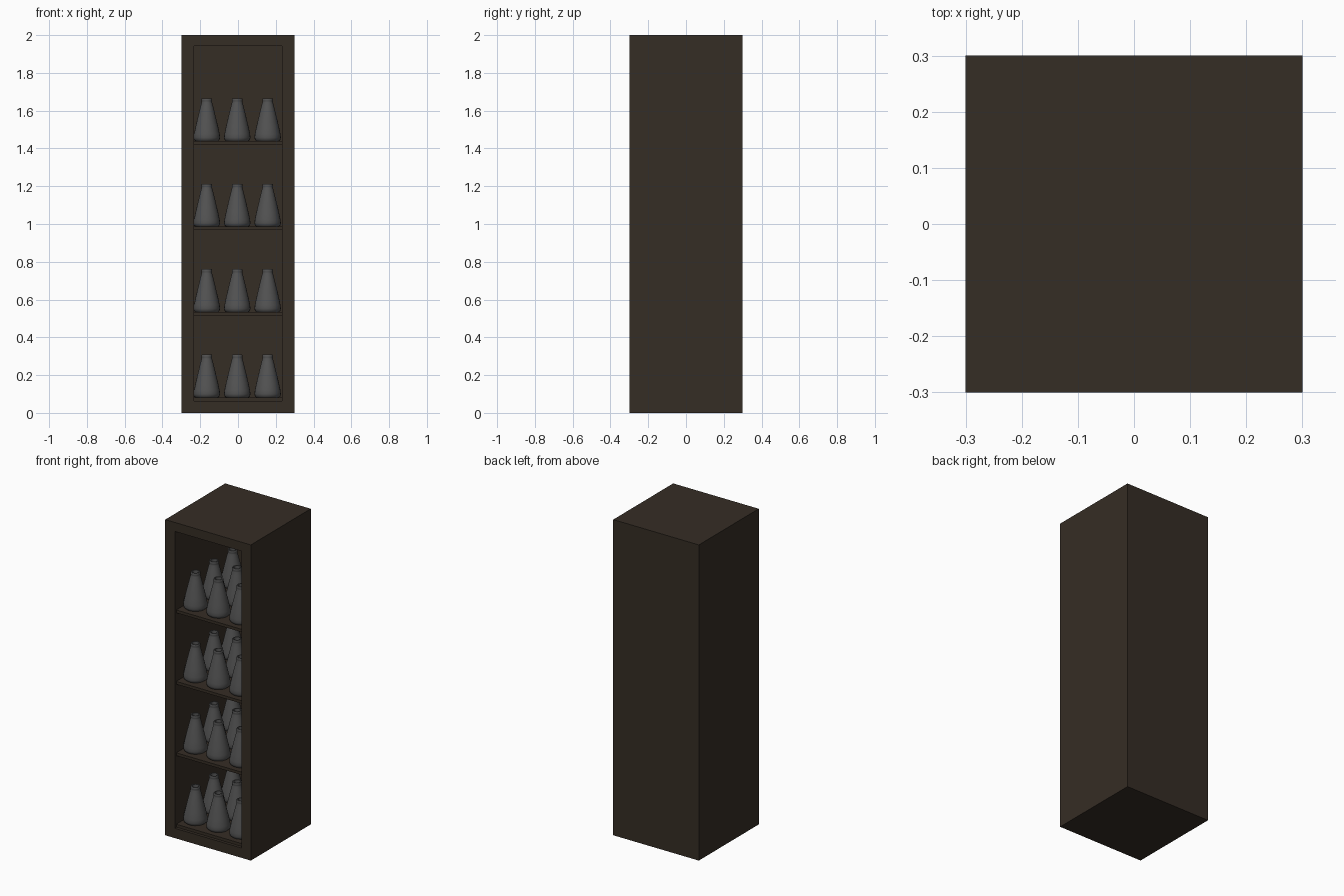
import bpy, bmesh, math

if "Cube" in bpy.data.objects:
    bpy.data.objects.remove(bpy.data.objects["Cube"])


def material(name, rgb):
    m = bpy.data.materials.new(name)
    m.diffuse_color = (*rgb, 1)
    m.use_nodes = True
    m.node_tree.nodes["Principled BSDF"].inputs["Base Color"].default_value = m.diffuse_color
    return m


WOOD = material("dark_wood", (0.036, 0.026, 0.018))
GREY = material("dark_grey", (0.085, 0.085, 0.085))


def add_object(name, bm, mat):
    bmesh.ops.recalc_face_normals(bm, faces=bm.faces)
    mesh = bpy.data.meshes.new(name)
    bm.to_mesh(mesh)
    bm.free()
    mesh.materials.append(mat)
    ob = bpy.data.objects.new(name, mesh)
    bpy.context.collection.objects.link(ob)
    return ob


def box_bm(lo, hi):
    bm = bmesh.new()
    bmesh.ops.create_cube(bm, size=1)
    for v in bm.verts:
        v.co = [(a + b) / 2 + c * (b - a) for a, b, c in zip(lo, hi, v.co)]
    return bm


# Cabinet: one solid block with the front face inset and pushed back
bm = box_bm((-0.3, -0.3, 0), (0.3, 0.3, 2))
bm.normal_update()
front = min(bm.faces, key=lambda f: f.calc_center_median().y)
bmesh.ops.inset_region(bm, faces=[front], thickness=0.06)
for v in front.verts:
    v.co.x = math.copysign(0.233, v.co.x)
    v.co.z = 0.062 if v.co.z < 1 else 1.943
back = bmesh.ops.extrude_discrete_faces(bm, faces=[front])["faces"][0]
for v in back.verts:
    v.co.y = 0.255
add_object("cabinet", bm, WOOD)

# Flask profile (radius, height), with a lip and a hollow mouth
PROFILE = [(0, 0), (0.060, 0), (0.067, 0.006), (0.070, 0.018), (0.068, 0.037),
           (0.060, 0.075), (0.045, 0.137), (0.034, 0.182), (0.028, 0.204),
           (0.027, 0.210), (0.028, 0.213), (0.028, 0.223), (0.026, 0.226),
           (0.020, 0.226), (0.019, 0.205), (0, 0.203)]
bm = bmesh.new()
verts = [bm.verts.new((r, 0, z)) for r, z in PROFILE]
edges = [bm.edges.new(p) for p in zip(verts, verts[1:])]
bmesh.ops.spin(bm, geom=verts + edges, cent=(0, 0, 0), axis=(0, 0, 1),
               angle=2 * math.pi, steps=24, use_merge=True)
bmesh.ops.remove_doubles(bm, verts=bm.verts, dist=1e-5)
flask = add_object("flask", bm, GREY)
bpy.context.view_layer.objects.active = flask
flask.select_set(True)
bpy.ops.object.shade_smooth_by_angle(angle=math.radians(40))

# Four shelves, each holding three rows of three flasks
for level in range(4):
    z = 0.064 + 0.4525 * level
    add_object("shelf", box_bm((-0.233, -0.285, z), (0.233, 0.255, z + 0.018)), WOOD)
    for row in range(3):
        for col in range(3):
            ob = flask if level + row + col == 0 else flask.copy()
            if ob is not flask:
                bpy.context.collection.objects.link(ob)
            ob.location = (-0.165 + 0.161 * col, -0.19 + 0.186 * row, z + 0.018)
